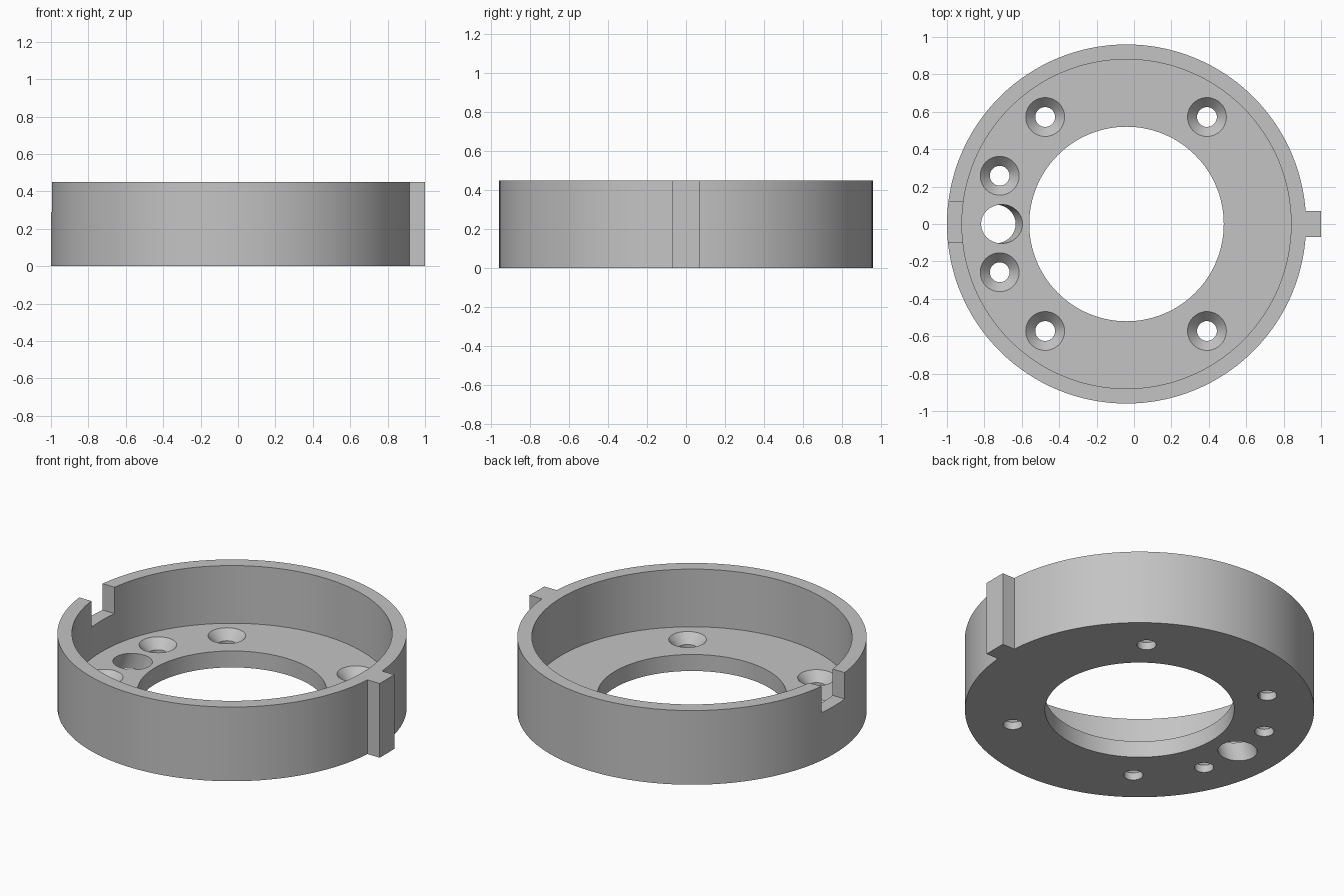
import bpy
import bmesh
import math
from mathutils import Matrix, Vector

cube = bpy.data.objects.get("Cube")
if cube:
    bpy.data.objects.remove(cube, do_unlink=True)

CENTER_X = -0.04
HEIGHT, FLOOR = 0.45, 0.10
SIDES = 128

grey = bpy.data.materials.new("plain grey")
grey.use_nodes = True
colour = (0.55, 0.55, 0.55, 1)
grey.diffuse_color = colour
grey.node_tree.nodes["Principled BSDF"].inputs["Base Color"].default_value = colour


def add_object(name, bm):
    bmesh.ops.recalc_face_normals(bm, faces=bm.faces)
    mesh = bpy.data.meshes.new(name)
    bm.to_mesh(mesh)
    bm.free()
    mesh.materials.append(grey)
    obj = bpy.data.objects.new(name, mesh)
    bpy.context.collection.objects.link(obj)
    return obj


def lathe(name, profile, x, y, sides, closed):
    """Turn (radius, z) points about a vertical axis; open profiles get capped."""
    bm = bmesh.new()
    rings = []
    for r, z in profile:
        angles = [2 * math.pi * i / sides for i in range(sides)]
        rings.append([bm.verts.new((x + r * math.cos(a), y + r * math.sin(a), z)) for a in angles])
    pairs = list(zip(rings, rings[1:]))
    if closed:
        pairs.append((rings[-1], rings[0]))
    else:
        bm.faces.new(rings[0])
        bm.faces.new(rings[-1])
    for low, high in pairs:
        for i in range(sides):
            j = (i + 1) % sides
            bm.faces.new((low[i], low[j], high[j], high[i]))
    return add_object(name, bm)


def box(name, low, high):
    low, high = Vector(low), Vector(high)
    bm = bmesh.new()
    bmesh.ops.create_cube(bm, size=1, matrix=Matrix.Translation((low + high) / 2)
                          @ Matrix.Diagonal((high - low).to_4d()))
    return add_object(name, bm)


def combine(target, tool, operation):
    tool.hide_render = True
    mod = target.modifiers.new(tool.name, "BOOLEAN")
    mod.operation, mod.object, mod.solver = operation, tool, "EXACT"
    bpy.context.view_layer.objects.active = target
    bpy.ops.object.modifier_apply(modifier=mod.name)
    bpy.data.objects.remove(tool, do_unlink=True)


# Cup-shaped ring with a wide bore through its floor
ring = lathe("flanged_ring", [(0.52, 0), (0.96, 0), (0.96, HEIGHT), (0.88, HEIGHT),
                              (0.88, FLOOR), (0.52, FLOOR)], CENTER_X, 0, SIDES, True)

# Locating key on the left side, full height
combine(ring, box("locating_key", (0.88, -0.07, 0), (1, 0.07, HEIGHT)), "UNION")

# Notch in the rim on the right side
combine(ring, box("rim_notch", (-1.1, -0.10, 0.29), (-0.85, 0.12, 0.6)), "DIFFERENCE")

# Countersunk screw holes, mirrored front to back
for x, y in [(-0.475, 0.572), (0.39, 0.572), (-0.718, 0.258)]:
    for side in (-1, 1):
        hole = lathe("screw_hole", [(0.053, -0.05), (0.053, 0.045), (0.104, FLOOR), (0.104, 0.15)],
                     x, side * y, 40, False)
        combine(ring, hole, "DIFFERENCE")

# Slanted cable hole leaning inward towards the top
bm = bmesh.new()
bmesh.ops.create_cone(bm, cap_ends=True, segments=48, radius1=0.104, radius2=0.104, depth=0.36,
                      matrix=Matrix.Translation((-0.725, 0, FLOOR / 2))
                      @ Matrix.Rotation(math.radians(20), 4, "Y"))
combine(ring, add_object("cable_hole", bm), "DIFFERENCE")

# Smooth round walls, sharp edges
bpy.ops.object.select_all(action="DESELECT")
ring.select_set(True)
bpy.context.view_layer.objects.active = ring
bpy.ops.object.shade_smooth_by_angle(angle=math.radians(25))
